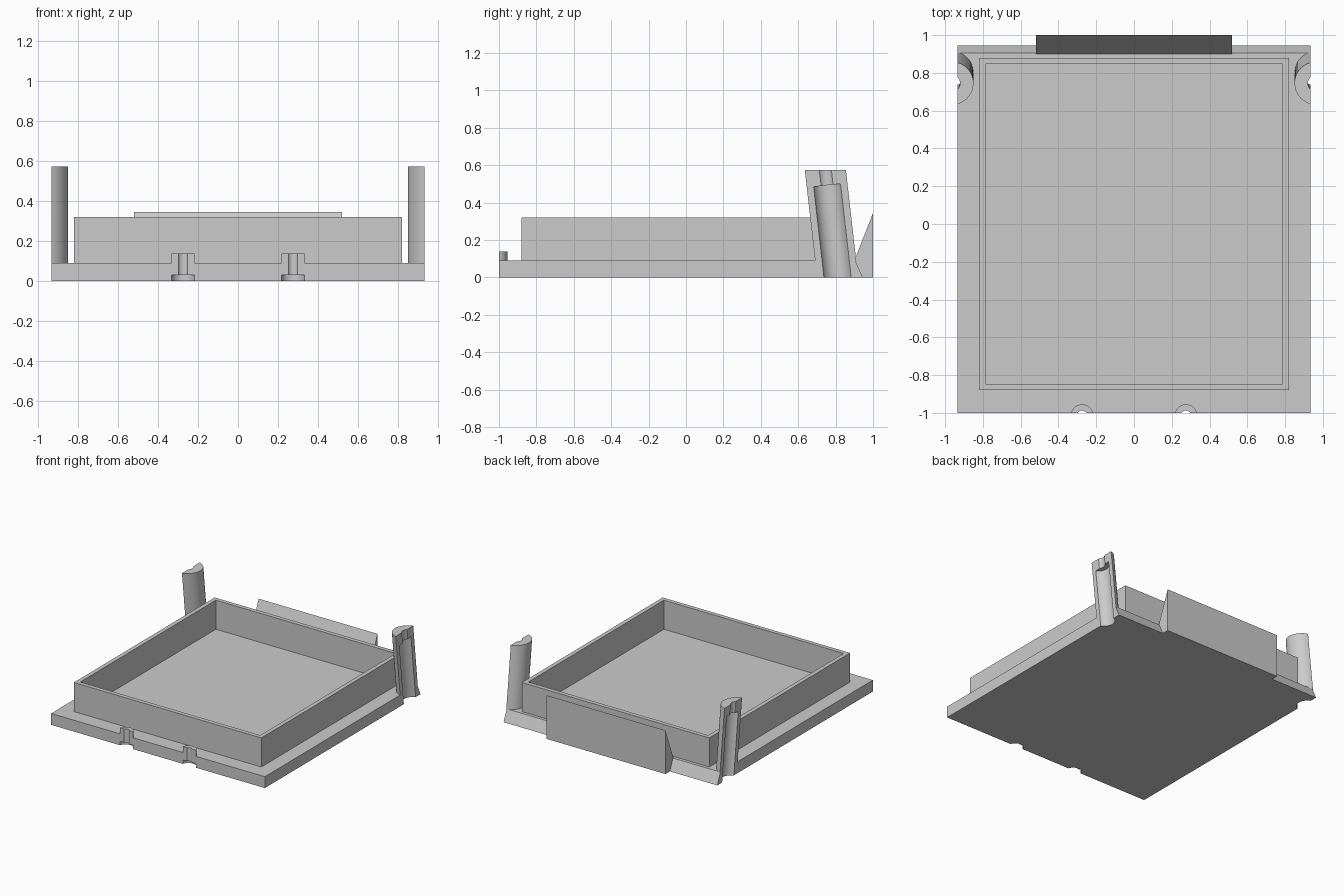
import bpy
import bmesh
import math
from mathutils import Matrix, Vector

if "Cube" in bpy.data.objects:
    bpy.data.objects.remove(bpy.data.objects["Cube"])

grey = bpy.data.materials.new("light grey")
grey.use_nodes = True
colour = (0.6, 0.6, 0.6, 1)
grey.diffuse_color = colour
grey.node_tree.nodes["Principled BSDF"].inputs["Base Color"].default_value = colour

LEAN = math.radians(6.5)
SLOPE = math.tan(LEAN)
EDGE_X, PLATE_TOP = 0.935, 0.09
POST_TOP, POST_X, POST_Y = 0.575, 0.9635, 0.745
PEG_X, PEG_Y, PEG_TOP = 0.275, -1.0145, 0.138


def finish(name, bm):
    bmesh.ops.recalc_face_normals(bm, faces=bm.faces)
    mesh = bpy.data.meshes.new(name)
    bm.to_mesh(mesh)
    bm.free()
    mesh.materials.append(grey)
    obj = bpy.data.objects.new(name, mesh)
    bpy.context.collection.objects.link(obj)
    return obj


def prism(name, points, offset):
    """Extrude a closed outline along an offset vector."""
    bm = bmesh.new()
    face = bm.faces.new([bm.verts.new(p) for p in points])
    new = bmesh.ops.extrude_face_region(bm, geom=[face])["geom"]
    verts = [v for v in new if isinstance(v, bmesh.types.BMVert)]
    bmesh.ops.translate(bm, verts=verts, vec=offset)
    return finish(name, bm)


def rod(name, base, length, radius, lean=0):
    """Cylinder standing on base, leaning towards the front."""
    bm = bmesh.new()
    bmesh.ops.create_cone(bm, cap_ends=True, segments=48, radius1=radius,
                          radius2=radius, depth=length)
    place = (Matrix.Translation(base) @ Matrix.Rotation(lean, 4, "X")
             @ Matrix.Translation((0, 0, length / 2)))
    bmesh.ops.transform(bm, matrix=place, verts=bm.verts)
    return finish(name, bm)


def cut(obj, cutters):
    for cutter in cutters:
        mod = obj.modifiers.new("cut", "BOOLEAN")
        mod.operation, mod.solver, mod.object = "DIFFERENCE", "EXACT", cutter
    graph = bpy.context.evaluated_depsgraph_get()
    mesh = bpy.data.meshes.new_from_object(obj.evaluated_get(graph))
    obj.modifiers.clear()
    obj.data = mesh


def arc(radius, offset, steps=24):
    """Arc cut off by a chord at the given distance from the centre."""
    half = math.acos(offset / radius)
    return [(radius * math.cos(a), radius * math.sin(a))
            for a in (half * (2 * i / steps - 1) for i in range(steps + 1))]


# Base plate with a bevelled back edge
profile = [(-1, 0), (0.945, 0), (0.905, PLATE_TOP), (-1, PLATE_TOP)]
plate = prism("base_plate", [(-EDGE_X, y, z) for y, z in profile], (2 * EDGE_X, 0, 0))

# Tray wall
wall = prism("tray_wall", [(x * 0.82, y * 0.88, PLATE_TOP)
                           for x, y in ((-1, -1), (1, -1), (1, 1), (-1, 1))], (0, 0, 0.23))
inside = prism("tray_cutter", [(x * 0.787, y * 0.847, 0)
                               for x, y in ((-1, -1), (1, -1), (1, 1), (-1, 1))], (0, 0, 1))
cut(wall, [inside])

# Back wedge
wedge = [(0.94, 0), (1, 0), (1, 0.345), (0.9, PLATE_TOP)]
prism("back_wedge", [(-0.52, y, z) for y, z in wedge], (1.04, 0, 0))

cutters, rounded = [inside], [plate]
for side, label in ((1, "left"), (-1, "right")):
    # Leaning corner post with a stepped open bore
    start = 0.085
    rise = POST_TOP - start
    outline = [(side * (POST_X - u), POST_Y + v + SLOPE * rise, start)
               for u, v in arc(0.1135, POST_X - EDGE_X)]
    post = prism(label + "_post", outline, (0, -SLOPE * rise, rise))
    foot = Vector((side * POST_X, POST_Y + SLOPE * (POST_TOP + 0.1), -0.1))
    bore = rod(label + "_bore_cutter", foot, 0.597, 0.078, LEAN)
    slot = rod(label + "_slot_cutter", foot, 0.9, 0.043, LEAN)
    cut(post, [bore, slot])

    # Half-round front peg with a stepped open bore
    peg = prism(label + "_front_peg",
                [(side * PEG_X + v, PEG_Y + u, start) for u, v in arc(0.0595, 0.0145)],
                (0, 0, PEG_TOP - start))
    centre = Vector((side * PEG_X, PEG_Y, -0.1))
    head = rod(label + "_head_cutter", centre, 0.13, 0.059)
    shank = rod(label + "_shank_cutter", centre, 0.4, 0.027)
    cut(peg, [shank])
    cut(plate, [bore, head, shank])
    cutters += [bore, slot, head, shank]
    rounded += [post, peg]

# Remove cutters and smooth the curved parts
for cutter in cutters:
    bpy.data.objects.remove(cutter)
bpy.ops.object.select_all(action="DESELECT")
for obj in rounded:
    obj.select_set(True)
bpy.context.view_layer.objects.active = plate
bpy.ops.object.shade_smooth_by_angle(angle=math.radians(30))
